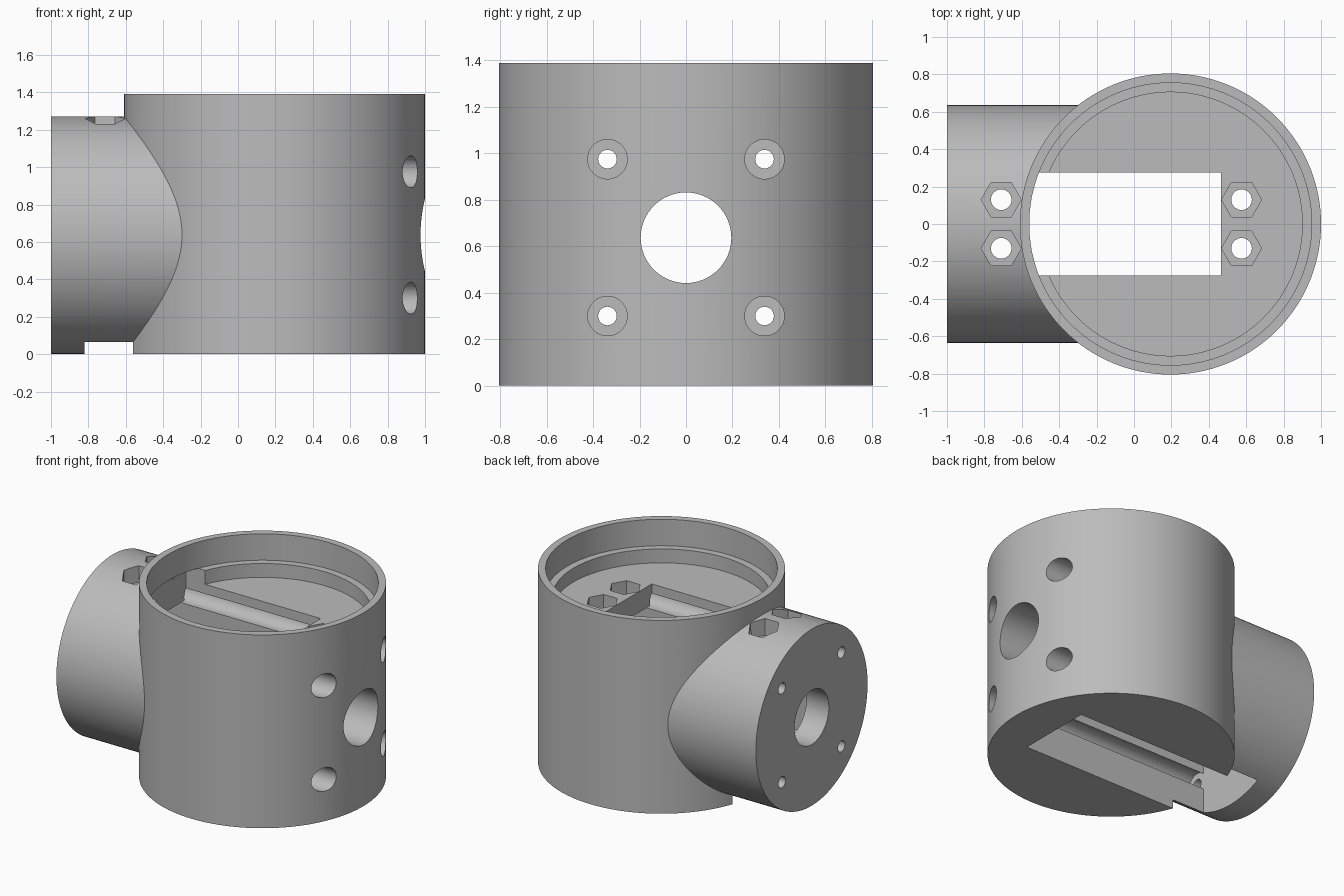
import bpy, bmesh, math
from mathutils import Matrix, Vector

cube = bpy.data.objects.get("Cube")
if cube:
    bpy.data.objects.remove(cube, do_unlink=True)

grey = bpy.data.materials.new("light_grey")
grey.use_nodes = True
grey.diffuse_color = (0.5, 0.5, 0.5, 1)
grey.node_tree.nodes["Principled BSDF"].inputs["Base Color"].default_value = (0.5, 0.5, 0.5, 1)


def link(name, bm):
    bmesh.ops.recalc_face_normals(bm, faces=bm.faces)
    mesh = bpy.data.meshes.new(name)
    bm.to_mesh(mesh)
    bm.free()
    mesh.materials.append(grey)
    obj = bpy.data.objects.new(name, mesh)
    bpy.context.scene.collection.objects.link(obj)
    return obj


def prism(name, start, end, radius, sides, axis="Z"):
    """Straight round or hexagonal bar from start, running to coordinate end on its axis."""
    start = Vector(start)
    length = end - start["XYZ".index(axis)]
    direction = Vector((1, 0, 0)) if axis == "X" else Vector((0, 0, 1))
    u = Vector((0, 1, 0)) if axis == "X" else Vector((1, 0, 0))
    v = direction.cross(u)
    bm = bmesh.new()
    ring = []
    for i in range(sides):
        a = 2 * math.pi * i / sides
        ring.append(bm.verts.new(start + radius * (math.cos(a) * u + math.sin(a) * v)))
    base = bm.faces.new(ring)
    out = bmesh.ops.extrude_face_region(bm, geom=[base], use_keep_orig=True)
    top = [g for g in out["geom"] if isinstance(g, bmesh.types.BMVert)]
    bmesh.ops.translate(bm, verts=top, vec=direction * length)
    return link(name, bm)


def box(name, low, high):
    low, high = Vector(low), Vector(high)
    bm = bmesh.new()
    bmesh.ops.create_cube(bm, size=1, matrix=Matrix.Translation((low + high) / 2)
                          @ Matrix.Diagonal((*(high - low), 1)))
    return link(name, bm)


def combine(target, tool, operation="DIFFERENCE"):
    tool.hide_render = True
    mod = target.modifiers.new(tool.name, "BOOLEAN")
    mod.operation, mod.solver, mod.object = operation, "EXACT", tool
    bpy.context.view_layer.objects.active = target
    bpy.ops.object.modifier_apply(modifier=mod.name)
    bpy.data.objects.remove(tool, do_unlink=True)


CX, CZ = 0.195, 0.637          # axes of the upright and the side cylinder
FLOOR, LEDGE = 1.10, 1.20      # levels inside the cup
POCKET = 0.95                  # underside of the screw plates

# Upright cylinder joined with the side cylinder
body = prism("joint_housing", (CX, 0, 0), 1.39, 0.805, 128)
combine(body, prism("side_cylinder", (-1, 0, CZ), 0.1, 0.635, 128, "X"), "UNION")

# Stepped cup in the top
combine(body, prism("cup_upper", (CX, 0, LEDGE), 1.5, 0.755, 128))
combine(body, prism("cup_lower", (CX, 0, FLOOR), 1.3, 0.705, 128))

# Slot through the floor, with a longer pocket beneath it
combine(body, box("lower_pocket", (-0.82, -0.275, -0.1), (0.68, 0.275, POCKET)))
combine(body, box("upper_slot", (-0.605, -0.275, 0.5), (0.465, 0.275, LEDGE + 0.001)))

# Central bore along the side axis
combine(body, prism("centre_bore", (-1.1, 0, CZ), 1.1, 0.195, 64, "X"))

# Four long screw holes with wide counterbores
for y in (-0.338, 0.338):
    for z in (0.30, 0.975):
        combine(body, prism("screw_hole", (-1.1, y, z), 1.1, 0.04, 32, "X"))
        combine(body, prism("counterbore", (-0.821, y, z), 1.1, 0.085, 48, "X"))

# Upright screw holes with hexagonal nut seats
for x, seat in ((-0.71, 1.15), (0.575, 1.0)):
    for y in (-0.13, 0.13):
        combine(body, prism("nut_hole", (x, y, 0.5), 1.3, 0.055, 32))
        combine(body, prism("nut_seat", (x, y, seat), 1.3, 0.107, 6))

bpy.ops.object.select_all(action="DESELECT")
body.select_set(True)
bpy.context.view_layer.objects.active = body
bpy.ops.object.shade_smooth_by_angle(angle=math.radians(25))
